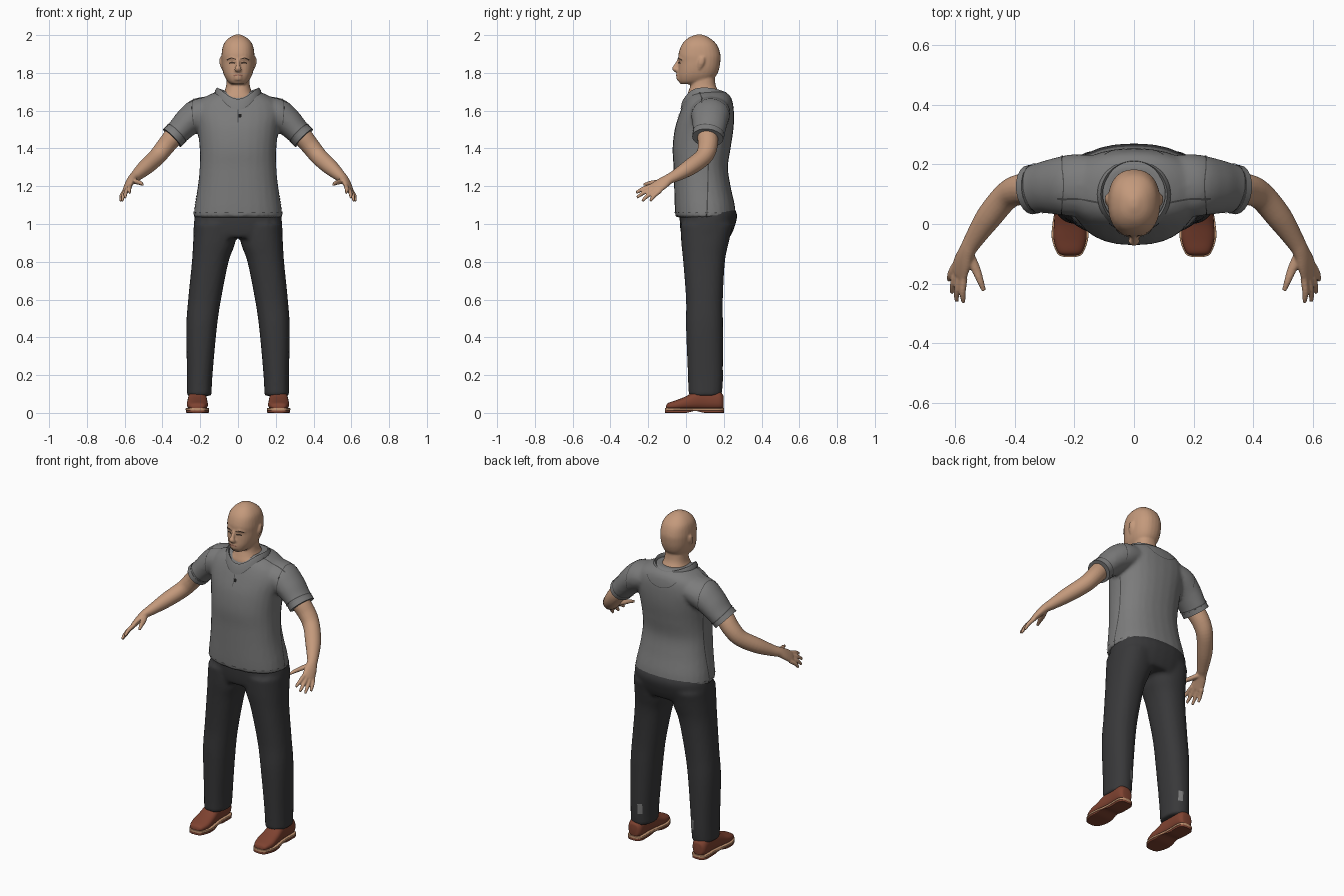
import bpy
import bmesh
from math import sin, cos, pi, radians
from mathutils import Vector

if "Cube" in bpy.data.objects:
    bpy.data.objects.remove(bpy.data.objects["Cube"])

X, Y, Z = Vector((1, 0, 0)), Vector((0, 1, 0)), Vector((0, 0, 1))


def material(name, *rgb):
    mat = bpy.data.materials.new(name)
    mat.use_nodes = True
    color = (*rgb, 1)
    mat.diffuse_color = color
    mat.node_tree.nodes["Principled BSDF"].inputs["Base Color"].default_value = color
    return mat


skin = material("skin", .55, .32, .2)
lip = material("lip", .3, .13, .09)
brow = material("brow", .05, .03, .02)
shirt_grey = material("shirt grey", .2, .2, .2)
seam_grey = material("seam grey", .07, .07, .07)
button_black = material("button black", .01, .01, .01)
charcoal = material("trouser charcoal", .04, .04, .042)
leather = material("shoe leather", .21, .055, .03)
tan = material("welt tan", .55, .3, .17)


def spline(rows, steps=5):
    """Smoothly interpolate rows of numbers."""
    out = []
    last = len(rows) - 1
    for i in range(last):
        a, b, c, d = rows[max(i - 1, 0)], rows[i], rows[i + 1], rows[min(i + 2, last)]
        for k in range(steps):
            t = k / steps
            out.append([q + t * ((r - p) + t * ((2 * p - 5 * q + 4 * r - s)
                        + t * (3 * (q - r) + s - p))) / 2
                        for p, q, r, s in zip(a, b, c, d)])
    return out + [list(rows[-1])]


def oval(center, u, v, ru, rv, power=2, n=28):
    def bend(w):
        return abs(w) ** (2 / power) * (1 if w > 0 else -1)
    return [center + u * ru * bend(cos(2 * pi * i / n)) + v * rv * bend(sin(2 * pi * i / n))
            for i in range(n)]


def loft(bm, rings, flip=1, caps=True):
    grid = [[bm.verts.new((p.x * flip, p.y, p.z)) for p in ring] for ring in rings]
    for low, high in zip(grid, grid[1:]):
        for i in range(len(low)):
            bm.faces.new((low[i - 1], low[i], high[i], high[i - 1]))
    if caps:
        bm.faces.new(grid[0])
        bm.faces.new(grid[-1])


def stack(rows, power=2.3):
    """Level rings from rows of height, inner x, outer x, front y, back y."""
    return [oval(Vector(((a + b) / 2, (f + r) / 2, z)), X, Y, (b - a) / 2, (r - f) / 2, power)
            for z, a, b, f, r in spline(rows)]


def body(rows):
    return stack([(z, -w, w, f, r) for z, w, f, r in rows])


def tube(rows, side=Y, steps=5, n=20):
    """Rings along a path, from rows of x, y, z, thickness, breadth."""
    rows = spline(rows, steps)
    points = [Vector(r[:3]) for r in rows]
    rings = []
    for i, row in enumerate(rows):
        along = (points[min(i + 1, len(rows) - 1)] - points[max(i - 1, 0)]).normalized()
        across = (side - along * side.dot(along)).normalized()
        rings.append(oval(points[i], along.cross(across), across, row[3], row[4], n=n))
    return rings


def finish(name, bm, mat, voxel=0, mirror=False, wrap=None):
    bmesh.ops.recalc_face_normals(bm, faces=bm.faces)
    mesh = bpy.data.meshes.new(name)
    bm.to_mesh(mesh)
    bm.free()
    mesh.materials.append(mat)
    mesh.shade_smooth()
    mesh.set_sharp_from_angle(angle=radians(45))
    obj = bpy.data.objects.new(name, mesh)
    bpy.context.collection.objects.link(obj)
    if voxel:
        mod = obj.modifiers.new("blend", "REMESH")
        mod.mode, mod.voxel_size, mod.use_smooth_shade = "VOXEL", voxel, True
        mod = obj.modifiers.new("soften", "SMOOTH")
        mod.factor, mod.iterations = .5, 3
    if mirror:
        obj.modifiers.new("mirror", "MIRROR")
    if wrap:
        mod = obj.modifiers.new("cling", "SHRINKWRAP")
        mod.target, mod.wrap_mode, mod.offset = wrap, "ABOVE_SURFACE", .003
    return obj


def line(name, points, target, mat=seam_grey, r=.0035, both=False):
    """Thin strip that clings to a surface."""
    bm = bmesh.new()
    rings = tube([(*p, r, r) for p in points], Vector((.3, .5, .8)), n=6)
    for flip in (1, -1) if both else (1,):
        loft(bm, rings, flip)
    return finish(name, bm, mat, wrap=target)


# Head, neck, nose and ears
bm = bmesh.new()
loft(bm, body([(1.74, .035, -.028, .1), (1.755, .055, -.038, .13), (1.785, .073, -.043, .16),
               (1.82, .083, -.041, .175), (1.86, .087, -.038, .182), (1.9, .087, -.04, .182),
               (1.95, .077, -.022, .163), (1.985, .048, .012, .125), (2.003, .012, .055, .085)]))
loft(bm, body([(1.63, .07, 0, .18), (1.67, .098, .002, .197), (1.7, .074, .012, .175),
               (1.74, .062, .024, .156), (1.82, .06, .03, .15)]))
loft(bm, tube([(0, -.032, 1.875, .01, .009), (0, -.052, 1.84, .011, .011),
               (0, -.06, 1.82, .013, .019), (0, -.04, 1.81, .008, .016)], X))
loft(bm, tube([(0, -.036, 1.762, .012, .022), (0, -.04, 1.785, .012, .022),
               (0, -.036, 1.802, .01, .02)], X))
for s in (1, -1):
    loft(bm, tube([(.082, .07, 1.822, .006, .007), (.09, .08, 1.852, .008, .017),
                   (.09, .088, 1.882, .007, .012)]), s)
    loft(bm, tube([(.012, -.036, 1.873, .007, .006), (.035, -.031, 1.877, .008, .007),
                   (.058, -.012, 1.87, .006, .006)], Z), s)
head = finish("head", bm, skin, voxel=.006)

line("eyebrows", [(.014, -.05, 1.872), (.036, -.04, 1.878), (.058, -.02, 1.868)],
     head, brow, .003, True)
line("eyes", [(.02, -.045, 1.852), (.034, -.04, 1.855), (.048, -.03, 1.851)],
     head, brow, .004, True)
line("mouth", [(-.026, -.05, 1.785), (0, -.06, 1.789), (.026, -.05, 1.785)], head, lip, .004)

# Arms, palms and fingers
bm = bmesh.new()
spread = Vector((.5, .75, -.45)).normalized()
loft(bm, tube([(.25, .125, 1.54, .045, .045), (.33, .115, 1.475, .052, .054),
               (.385, .115, 1.41, .049, .052), (.43, .092, 1.355, .046, .047),
               (.49, .02, 1.3, .042, .044), (.54, -.055, 1.255, .03, .033),
               (.56, -.09, 1.238, .024, .03), (.575, -.125, 1.215, .02, .037),
               (.588, -.165, 1.187, .014, .04), (.59, -.172, 1.18, .009, .036)], spread))
knuckle = Vector((.586, -.16, 1.188))
tips = [(.573, -.264, 1.165), (.597, -.26, 1.14), (.613, -.232, 1.122), (.622, -.19, 1.122)]
for i, tip in enumerate(tips):
    base, tip = knuckle + spread * (.02 * i - .03), Vector(tip)
    bend = base.lerp(tip, .55) + Vector((.004, -.002, .004))
    loft(bm, tube([(*base, .012, .012), (*bend, .011, .011), (*tip, .007, .008)], spread))
loft(bm, tube([(.556, -.1, 1.23, .015, .018), (.532, -.15, 1.222, .013, .016),
               (.517, -.19, 1.217, .011, .012), (.504, -.225, 1.208, .007, .008)]))
finish("arms", bm, skin, voxel=.005, mirror=True)

# Shirt with short sleeves
bm = bmesh.new()
loft(bm, body([(1.035, .236, -.056, .264), (1.1, .228, -.06, .258), (1.2, .212, -.063, .236),
               (1.3, .203, -.066, .222), (1.4, .203, -.071, .236), (1.5, .214, -.06, .251),
               (1.58, .228, -.036, .254), (1.64, .212, -.012, .248), (1.68, .16, .01, .232),
               (1.705, .1, .04, .195)]))
sleeve = [(.12, .13, 1.605, .07, .1), (.2, .13, 1.585, .085, .105), (.26, .127, 1.545, .077, .096),
          (.31, .122, 1.495, .067, .086), (.347, .115, 1.458, .064, .08)]
for s in (1, -1):
    loft(bm, tube(sleeve), s)
shirt = finish("shirt", bm, shirt_grey, voxel=.011)

# Sleeve cuffs, slightly raised
bm = bmesh.new()
loft(bm, tube([(.331, .118, 1.474, .067, .083), (.349, .115, 1.456, .067, .083)]))
finish("sleeve_cuffs", bm, shirt_grey, mirror=True)

# Collar band, dipping at the throat
bm = bmesh.new()
rings = []
for grow, lift in ((1.16, -.035), (1.08, .008), (1.0, .022), (.94, .012), (.92, -.03)):
    ring = oval(Vector((0, .1, 1.7)), X, Y, .112 * grow, .112 * grow, n=48)
    for p in ring:
        a = (p.y - .1) / (.112 * grow)
        p.z += lift - .06 * max(0, -a) ** 3 - .025 * max(0, a) ** 2
    rings.append(ring)
loft(bm, rings, caps=False)
finish("collar", bm, shirt_grey)

# Stitching
line("shoulder_seams", [(.115, .07, 1.7), (.18, .08, 1.68), (.25, .09, 1.63)], shirt, both=True)
line("side_seams", [(.23, .11, 1.04), (.21, .115, 1.2), (.2, .12, 1.35), (.21, .13, 1.47)],
     shirt, both=True)
line("back_yoke_stitch", [(-.1, .24, 1.66), (-.06, .25, 1.625), (0, .26, 1.612),
                          (.06, .25, 1.625), (.1, .24, 1.66)], shirt, r=.002)
line("neck_stitch", [(-.085, 0, 1.66), (-.045, -.03, 1.625), (0, -.03, 1.615),
                     (.045, -.03, 1.625), (.085, 0, 1.66)], shirt, r=.002)
line("armhole_seams", [(.24, .05, 1.53), (.235, .06, 1.61), (.235, .13, 1.66),
                       (.235, .2, 1.61), (.24, .22, 1.53)], shirt, r=.002, both=True)
line("placket", [(0, -.03, 1.645), (0, -.06, 1.59), (0, -.06, 1.54)], shirt, r=.002)
cuff = tube([(.325, .12, 1.48, .067, .083), (.337, .117, 1.468, .067, .083)])[0]
line("cuff_stitch", cuff + cuff[:1], shirt, r=.003, both=True)
hem = oval(Vector((0, .1, 1.06)), X, Y, .235, .165, 2.3, 72)
for i in range(0, 72, 3):
    line("hem_stitch", hem[i:i + 2], shirt, r=.003)
for z in (1.625, 1.577):
    line("button", [(.01, -.05, z - .008), (.01, -.05, z + .008)], shirt, button_black, .009)

# Trousers
bm = bmesh.new()
loft(bm, body([(1.09, .212, -.03, .25), (1.06, .225, -.032, .268), (1.03, .231, -.034, .27),
               (.97, .236, -.03, .252), (.925, .232, -.02, .23)]))
for s in (1, -1):
    loft(bm, stack([(1, .01, .232, -.03, .25), (.9, .015, .238, -.025, .226),
                    (.8, .05, .244, -.015, .206), (.6, .09, .264, 0, .195),
                    (.45, .112, .274, 0, .196), (.2, .135, .27, .01, .195),
                    (.09, .14, .27, .014, .19)]), s)
trousers = finish("trousers", bm, charcoal, voxel=.012)
line("calf_patches", [(.175, .19, .165), (.178, .19, .225)], trousers, shirt_grey, .014, True)


# Shoes: uppers, welts and outsoles
def shoe_part(name, rows, mat, power):
    bm = bmesh.new()
    rings = [oval(Vector((.215, y, (lo + hi) / 2)), X, Z, w, (hi - lo) / 2, power)
             for y, w, lo, hi in spline(rows)]
    loft(bm, rings)
    return finish(name, bm, mat, mirror=True)


shoe_part("shoe_uppers", [(-.106, .018, .022, .036), (-.095, .04, .018, .052),
                          (-.05, .055, .015, .068), (0, .054, .015, .088),
                          (.05, .05, .015, .116), (.1, .046, .015, .13), (.17, .045, .015, .118),
                          (.193, .034, .02, .1), (.198, .02, .03, .09)], leather, 2.5)
outline = [(-.111, .018), (-.1, .042), (-.05, .061), (0, .059), (.05, .051), (.1, .047),
           (.17, .048), (.195, .036), (.202, .02)]
shoe_part("shoe_welts", [(y, w, .012, .026) for y, w in outline], tan, 8)
shoe_part("shoe_outsoles", [(y, w * .98, .01 if y == .05 else 0, .014) for y, w in outline],
          leather, 8)
